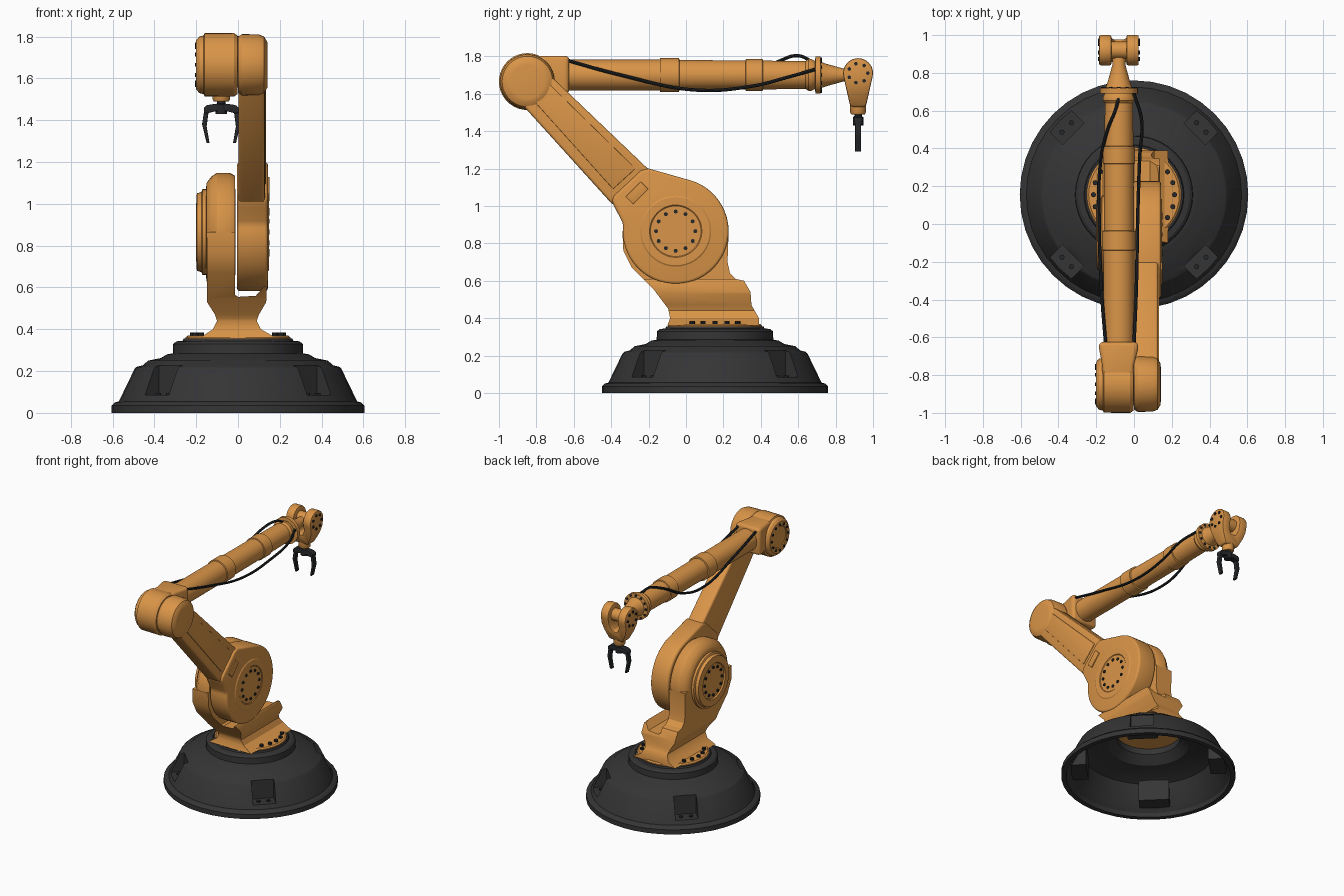
import bpy, bmesh
from math import sin, cos, pi, radians
from mathutils import Vector, Matrix

if "Cube" in bpy.data.objects:
    bpy.data.objects.remove(bpy.data.objects["Cube"])

def material(name, rgb):
    m = bpy.data.materials.new(name)
    m.diffuse_color = (*rgb, 1)
    m.use_nodes = True
    m.node_tree.nodes["Principled BSDF"].inputs["Base Color"].default_value = m.diffuse_color
    return m

ORANGE = material("orange paint", (0.70, 0.30, 0.065))
DARK = material("dark grey metal", (0.035, 0.035, 0.036))
BLACK = material("black rubber", (0.018, 0.02, 0.022))

def finish(name, bm, mat):
    bmesh.ops.recalc_face_normals(bm, faces=bm.faces)
    me = bpy.data.meshes.new(name)
    bm.to_mesh(me)
    bm.free()
    me.materials.append(mat)
    ob = bpy.data.objects.new(name, me)
    bpy.context.collection.objects.link(ob)
    return ob

def place(axis, t, p, q):
    return {'X': (t, p, q), 'Y': (p, t, q), 'Z': (p, q, t)}[axis]

def lathe(name, profile, axis, c, mat, n=40):
    """Revolve (radius, position) pairs about an axis through c; ends are capped."""
    bm = bmesh.new()
    rings = [[bm.verts.new(Vector(c) + Vector(place(axis, t, r * cos(2 * pi * i / n), r * sin(2 * pi * i / n))))
              for i in range(n)] for r, t in profile]
    for a, b in zip(rings, rings[1:]):
        for i in range(n):
            j = (i + 1) % n
            bm.faces.new((a[i], a[j], b[j], b[i]))
    bm.faces.new(rings[0])
    bm.faces.new(rings[-1])
    return finish(name, bm, mat)

def bake(ob):
    """Apply modifiers."""
    dg = bpy.context.evaluated_depsgraph_get()
    me = bpy.data.meshes.new_from_object(ob.evaluated_get(dg))
    ob.modifiers.clear()
    ob.data = me

def bevel(ob, width, seg=3, angle=30):
    m = ob.modifiers.new("bevel", 'BEVEL')
    m.width, m.segments, m.angle_limit = width, seg, radians(angle)
    bake(ob)
    return ob

def boolean(ob, other, op):
    m = ob.modifiers.new("bool", 'BOOLEAN')
    m.object, m.operation, m.solver = other, op, 'EXACT'
    bake(ob)
    bpy.data.objects.remove(other)
    return ob

def extrude(name, pts, axis, a, b, mat, bev=0):
    bm = bmesh.new()
    lo, hi = ([bm.verts.new(place(axis, t, *p)) for p in pts] for t in (a, b))
    for i in range(len(pts)):
        j = (i + 1) % len(pts)
        bm.faces.new((lo[i], lo[j], hi[j], hi[i]))
    bm.faces.new(lo)
    bm.faces.new(hi)
    ob = finish(name, bm, mat)
    return bevel(ob, bev) if bev else ob

def arc(c, r, a0, a1, n):
    return [(c[0] + r * cos(radians(a0 + (a1 - a0) * i / n)),
             c[1] + r * sin(radians(a0 + (a1 - a0) * i / n))) for i in range(n + 1)]

def bolts(name, points, axis, r=0.011, h=0.012):
    rot = {'X': Matrix.Rotation(pi / 2, 4, 'Y'), 'Y': Matrix.Rotation(pi / 2, 4, 'X'), 'Z': Matrix()}[axis]
    bm = bmesh.new()
    for p in points:
        bmesh.ops.create_cone(bm, cap_ends=True, segments=8, radius1=r, radius2=r, depth=h,
                              matrix=Matrix.Translation(p) @ rot)
    return finish(name, bm, BLACK)

def ring(axis, t, c, r, n):
    return [place(axis, t, *p) for p in arc(c, r, 0, 360 * (n - 1) / n, n - 1)]

# base shell: hollow bell with four corner pockets
BC = (0, 0.155, 0)
base = lathe("base_shell", [(.605, 0), (.605, .035), (.59, .05), (.57, .055), (.495, .21), (.485, .22), (.455, .228),
                            (.43, .25), (.37, .262), (.34, .28), (.312, .285), (.31, .33), (.295, .342),
                            (.265, .345), (.26, .356)], 'Z', BC, DARK)
inner = lathe("inner_cutter", [(.575, -.02), (.565, .03), (.535, .06), (.46, .2), (.40, .225), (.28, .245),
                               (.22, .30), (.22, .40)], 'Z', BC, DARK)

def pocket_box(k, r0, half, z0):
    d = Vector((cos(pi / 4 + k * pi / 2), sin(pi / 4 + k * pi / 2)))
    s = Vector((-d.y, d.x))
    o = Vector(BC[:2])
    pts = [tuple(o + d * r + s * w) for r, w in ((r0, -half), (.68, -half), (.68, half), (r0, half))]
    return extrude("pocket_cutter", pts, 'Z', z0, .32, DARK)

for k in range(4):
    boolean(inner, pocket_box(k, .425, .105, .055), 'DIFFERENCE')
boolean(base, inner, 'DIFFERENCE')
for k in range(4):
    boolean(base, pocket_box(k, .455, .08, .085), 'DIFFERENCE')
bolts("base_bolts", [(.505 * cos(a), BC[1] + .505 * sin(a), .088) for k in range(4)
                     for a in (pi / 4 + k * pi / 2 - .07, pi / 4 + k * pi / 2 + .07)], 'Z', .014)

# turntable
lathe("turntable", [(.25, .345), (.25, .362), (.24, .37)], 'Z', BC, ORANGE)
bolts("turntable_bolts", [(s * .215 * cos(a), BC[1] + .215 * sin(a), .375) for s in (-1, 1)
                          for a in (-.6, -.3, 0, .3, .6)], 'Z', .014, .02)

# shoulder bracket: side outline crossed with front outline
S = (-0.055, 0.865)
bracket = extrude("shoulder_bracket", [(-.10, .36), (-.085, .40), (-.095, .45), (-.17, .55), (-.29, .67), (-.335, .76),
                                       (-.34, .865), (.228, .865), (.222, .7), (.235, .64), (.265, .61), (.31, .60),
                                       (.345, .54), (.35, .47), (.39, .40), (.39, .36)], 'X', -.3, .3, ORANGE)
front = extrude("front_outline", [(-.18, .36), (-.12, .40), (-.10, .44), (-.11, .47), (-.148, .53), (-.15, .95),
                                  (-.015, .95), (-.015, .565), (.0, .555), (.085, .56), (.13, .61), (.137, .595),
                                  (.135, .53), (.10, .47), (.09, .44), (.11, .40), (.18, .36)], 'Y', -1, 1, ORANGE)
boolean(bracket, front, 'INTERSECT')
lathe("shoulder_drum", [(.22, -.152), (.235, -.15), (.265, -.128), (.283, -.10), (.283, -.04), (.27, -.015), (.2, -.013)],
      'X', (0, *S), ORANGE, 48)
lathe("shoulder_cap", [(.13, -.19), (.135, -.20), (.185, -.197), (.192, -.175), (.205, -.17), (.205, -.14)],
      'X', (0, *S), ORANGE, 48)
bolts("shoulder_cap_bolts", ring('X', -.192, S, .105, 12), 'X')

# upper arm: lower lobe, beam, elbow hub
lobe = arc(S, .283, 75, -188, 40) + [(-.375, .98), (-.395, 1.02), (-.39, 1.05), (-.24, 1.19), (-.2, 1.2)]
extrude("upper_arm_lobe", lobe, 'X', -.005, .143, ORANGE, .02)
extrude("upper_arm_beam", [(-.92, 1.59), (-.40, 1.015), (-.2, .9), (-.05, 1.05), (-.205, 1.20), (-.77, 1.74)],
        'X', .002, .128, ORANGE, .015)
extrude("beam_panel", [(-.83, 1.58), (-.39, 1.09), (-.27, 1.20), (-.74, 1.66)], 'X', .12, .133, ORANGE, .004)
lathe("shoulder_disc", [(.19, .13), (.19, .143), (.182, .148), (.14, .148), (.135, .144), (.13, .144)],
      'X', (0, *S), ORANGE, 48)
bolts("shoulder_disc_bolts", ring('X', .144, S, .105, 12), 'X')
u, v, pc = Vector((.04, .04)), Vector((-.02, .02)), Vector((-.262, 1.07))
extrude("arm_plate", [tuple(pc + a * u + b * v) for a, b in ((-1, -1), (1, -1), (1, 1), (-1, 1))],
        'X', .13, .15, ORANGE, .003)
E = (-0.848, 1.665)
lathe("elbow_hub", [(.09, .142), (.11, .14), (.135, .125), (.145, .10), (.147, .02), (.135, .001), (.1, 0)],
      'X', (0, *E), ORANGE)

# elbow housing and forearm root
lathe("elbow_housing", [(.08, -.195), (.085, -.20), (.118, -.20), (.135, -.185), (.14, -.165), (.151, -.16),
                        (.152, -.02), (.14, -.002), (.1, -.001)], 'X', (0, *E), ORANGE)
bolts("elbow_bolts", ring('X', -.2, E, .098, 12), 'X', .009)
extrude("forearm_root", [(-.17, -.86), (-.168, -.75), (-.185, -.66), (-.185, -.625), (.022, -.625), (.022, -.66),
                         (0, -.75), (-.003, -.86)], 'Z', 1.60, 1.803, ORANGE, .02)

# forearm tube with collars, flange and cone
F = (-0.08, 0, 1.70)
lathe("forearm", [(.082, -.68), (.082, -.14), (.09, -.138), (.09, -.037), (.08, -.035), (.078, .318), (.085, .32),
                  (.085, .41), (.077, .412), (.074, .64), (.085, .655), (.085, .67), (.075, .69), (.1, .692),
                  (.1, .72), (.07, .722), (.06, .75), (.035, .84), (.033, .92)], 'Y', F, ORANGE)
bolts("flange_bolts", ring('Y', .72, (F[0], F[2]), .086, 12), 'Y', .009)

# wrist fork: teardrop outline crossed with fork outline
W = (0.92, 1.71)
fork = extrude("wrist_fork", arc(W, .08, -15, 195, 20) + [(.875, 1.545), (.885, 1.53), (.955, 1.53), (.965, 1.545)],
               'X', -.3, .2, ORANGE)
half = [(.105, 1.85), (.105, 1.65), (.09, 1.60), (.055, 1.53)]
slot = [(.022, 1.605), (.04, 1.65), (.04, 1.85)]
outline = half + [(-x, z) for x, z in reversed(half)] + [(-x, z) for x, z in reversed(slot)] + slot
boolean(fork, extrude("fork_outline", [(F[0] + x, z) for x, z in outline], 'Y', 0, 2, ORANGE), 'INTERSECT')
bevel(fork, .008, 2, 40)
lathe("wrist_pin", [(.045, -.14), (.045, -.02)], 'X', (0, *W), ORANGE, 24)
for side, x in (("left", F[0] - .105), ("right", F[0] + .105)):
    bolts(side + "_wrist_bolts", ring('X', x, W, .052, 7), 'X', .01)
G = (F[0], W[0], 0)
lathe("wrist_output", [(.042, 1.54), (.042, 1.50), (.036, 1.49)], 'Z', G, ORANGE, 24)

# gripper
lathe("gripper_neck", [(.02, 1.50), (.02, 1.48), (.028, 1.475), (.028, 1.43)], 'Z', G, BLACK, 16)
bar = [(.03, 1.478), (.07, 1.472), (.083, 1.46), (.083, 1.437), (.07, 1.432), (.03, 1.442)]
extrude("gripper_bar", [(G[0] + x, z) for x, z in bar] + [(G[0] - x, z) for x, z in reversed(bar)],
        'Y', .897, .943, BLACK, .004)
finger = [(.06, 1.445), (.082, 1.445), (.092, 1.38), (.088, 1.365), (.07, 1.29), (.056, 1.29), (.07, 1.37)]
for side, s in (("left", -1), ("right", 1)):
    extrude(side + "_finger", [(G[0] + s * x, z) for x, z in finger], 'Y', .904, .936, BLACK, .003)

# cables
def cable(name, pts):
    cu = bpy.data.curves.new(name, 'CURVE')
    cu.dimensions, cu.bevel_depth, cu.bevel_resolution, cu.use_fill_caps = '3D', .009, 2, True
    sp = cu.splines.new('BEZIER')
    sp.bezier_points.add(len(pts) - 1)
    for b, p in zip(sp.bezier_points, pts):
        b.co, b.handle_left_type, b.handle_right_type = p, 'AUTO', 'AUTO'
    tmp = bpy.data.objects.new(name + "_path", cu)
    bpy.context.collection.objects.link(tmp)
    me = bpy.data.meshes.new_from_object(tmp.evaluated_get(bpy.context.evaluated_depsgraph_get()))
    bpy.data.objects.remove(tmp)
    me.materials.clear()
    me.materials.append(BLACK)
    bpy.context.collection.objects.link(bpy.data.objects.new(name, me))

cable("left_cable", [(-.15, -.64, 1.78), (-.172, -.35, 1.71), (-.185, .05, 1.625), (-.18, .3, 1.67),
                     (-.14, .5, 1.775), (-.1, .6, 1.803), (-.08, .67, 1.775)])
cable("right_cable", [(.0, -.64, 1.78), (.012, -.35, 1.70), (.02, .05, 1.62), (.03, .35, 1.64),
                      (.04, .55, 1.69), (.0, .69, 1.73)])

# smooth shading with sharp edges kept
for ob in bpy.context.scene.objects:
    ob.select_set(True)
    bpy.context.view_layer.objects.active = ob
bpy.ops.object.shade_smooth_by_angle(angle=radians(32))
